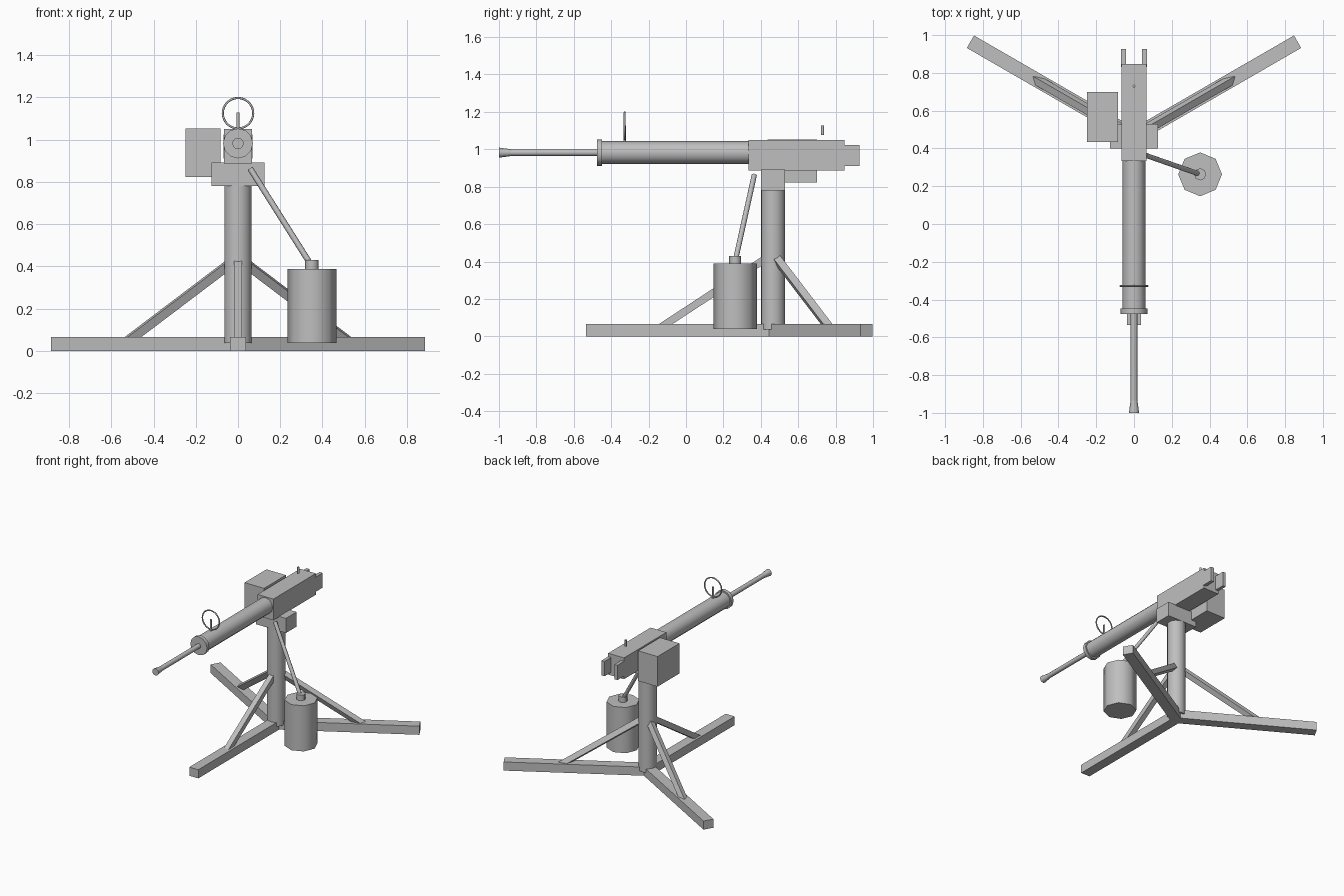
import bpy
from math import radians, sin, cos
from mathutils import Vector

if "Cube" in bpy.data.objects:
    bpy.data.objects.remove(bpy.data.objects["Cube"], do_unlink=True)

GREY = (0.52, 0.52, 0.52, 1)
metal = bpy.data.materials.new("plain_grey")
metal.use_nodes = True
metal.diffuse_color = GREY
metal.node_tree.nodes["Principled BSDF"].inputs["Base Color"].default_value = GREY

CENTRE = Vector((0, 0.465, 0))   # axis of the pedestal
AXIS_Z = 0.982                   # height of the barrel axis


def finish(name, smooth=False):
    ob = bpy.context.object
    ob.name = name
    ob.data.materials.append(metal)
    if smooth:
        bpy.ops.object.shade_smooth_by_angle(angle=radians(50))
    return ob


def box(name, low, high):
    low, high = Vector(low), Vector(high)
    bpy.ops.mesh.primitive_cube_add(size=1, location=(low + high) / 2)
    bpy.context.object.scale = high - low
    bpy.ops.object.transform_apply(location=False, rotation=False)
    return finish(name)


def aim(ob, direction):
    ob.rotation_mode = 'QUATERNION'
    ob.rotation_quaternion = Vector((0, 0, 1)).rotation_difference(direction)


def beam(name, start, end, width):
    start, end = Vector(start), Vector(end)
    bpy.ops.mesh.primitive_cube_add(size=1, location=(start + end) / 2)
    bpy.context.object.scale = (width, width, (end - start).length)
    aim(bpy.context.object, end - start)
    return finish(name)


def rod(name, start, end, r1, r2=None, sides=12):
    start, end = Vector(start), Vector(end)
    bpy.ops.mesh.primitive_cone_add(vertices=sides, radius1=r1, radius2=r1 if r2 is None else r2,
                                    depth=(end - start).length, location=(start + end) / 2)
    aim(bpy.context.object, end - start)
    return finish(name, smooth=True)


def along_barrel(name, back, front, r1, r2=None):
    return rod(name, (0, back, AXIS_Z), (0, front, AXIS_Z), r1, r2)


# Tripod: three flat legs with diagonal struts up to the pedestal
for side, angle in (("front", -90), ("left", 30), ("right", 150)):
    a = radians(angle)
    out = Vector((cos(a), sin(a), 0))
    leg = box(side + "_leg", (-0.5, -0.038, 0), (0.5, 0.038, 0.066))
    leg.location += CENTRE + out * 0.5
    leg.rotation_euler.z = a
    beam(side + "_strut", CENTRE + out * 0.605 + Vector((0, 0, 0.045)),
         CENTRE + out * 0.04 + Vector((0, 0, 0.415)), 0.04)

# Pedestal and mount
rod("pedestal", CENTRE + Vector((0, 0, 0.036)), CENTRE + Vector((0, 0, 0.785)), 0.065, sides=16)
box("mount_block", (-0.126, 0.4, 0.78), (0.126, 0.53, 0.892))

# Receiver with rear grips, and side box
box("receiver", (-0.067, 0.333, 0.887), (0.067, 0.847, 1.05))
for side, s in (("left", 1), ("right", -1)):
    x = sorted((s * 0.042, s * 0.068))
    box(side + "_grip", (x[0], 0.83, 0.911), (x[1], 0.927, 1.024))
box("side_box", (-0.249, 0.435, 0.822), (-0.084, 0.7, 1.053))

# Barrel group
along_barrel("barrel_jacket", 0.34, -0.46, 0.061)
along_barrel("jacket_collar", -0.448, -0.476, 0.071)
along_barrel("barrel", -0.47, -0.95, 0.018)
along_barrel("muzzle_flare", -0.935, -1.0, 0.018, 0.027)

# Sights
rod("rear_sight", (0, 0.73, 1.077), (0, 0.73, 1.126), 0.008, sides=8)
rod("front_sight_post", (0, -0.328, 1.03), (0, -0.328, 1.128), 0.007, sides=8)
bpy.ops.mesh.primitive_torus_add(major_radius=0.072, minor_radius=0.005, major_segments=32,
                                 minor_segments=8, location=(0, -0.328, 1.125),
                                 rotation=(radians(90), 0, 0))
finish("front_sight_ring", smooth=True)

# Coolant can with cap and hose
rod("can", (0.35, 0.263, 0.038), (0.35, 0.263, 0.388), 0.116, sides=8)
rod("can_cap", (0.35, 0.263, 0.38), (0.35, 0.263, 0.43), 0.032, sides=8)
rod("hose", (0.35, 0.263, 0.4), (0.058, 0.365, 0.862), 0.014, sides=8)
